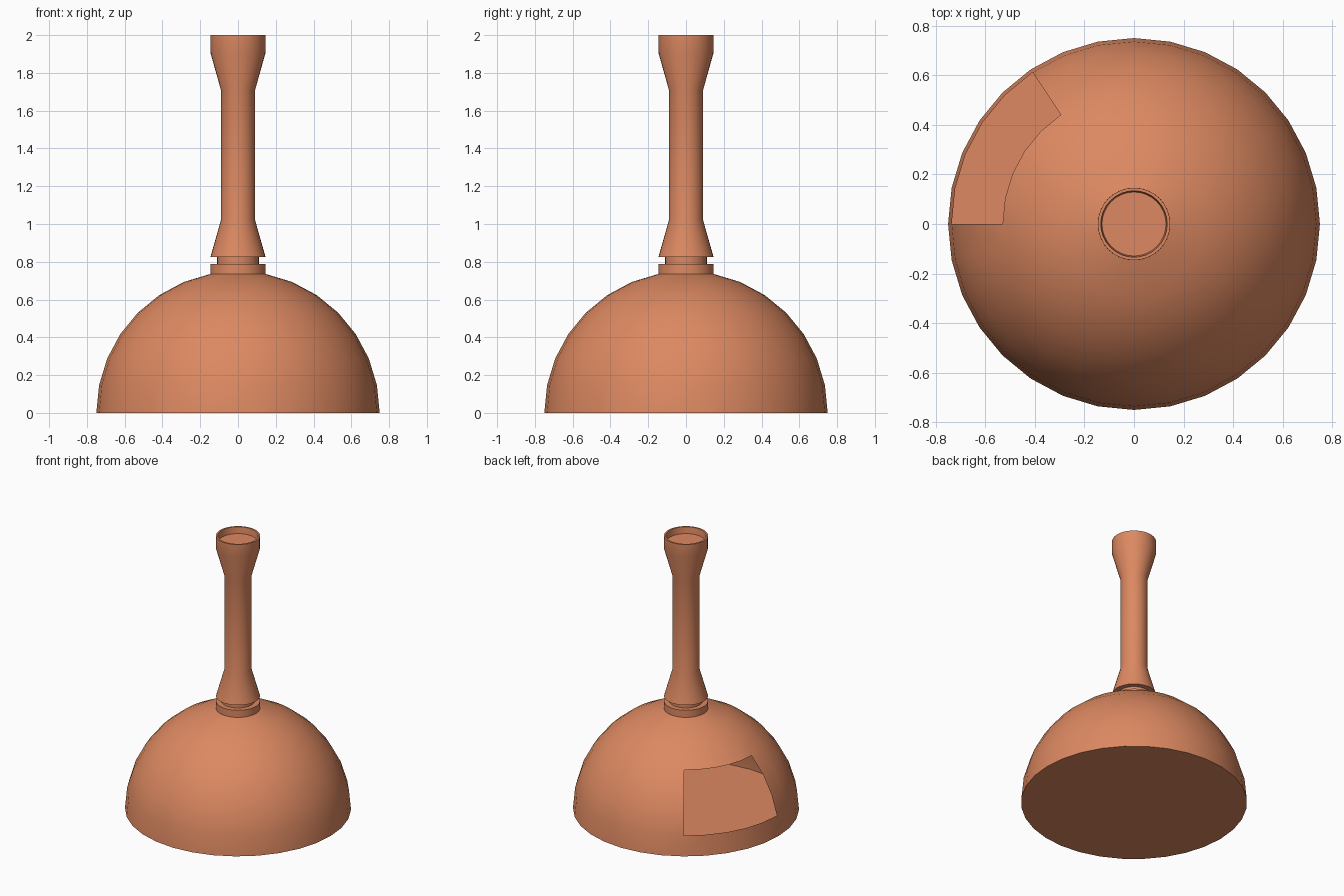
import bpy, bmesh
from math import sin, cos, pi, radians

if "Cube" in bpy.data.objects:
    bpy.data.objects.remove(bpy.data.objects["Cube"])

SEGMENTS = 32
STEP = 2 * pi / SEGMENTS

clay = bpy.data.materials.new("terracotta")
clay.diffuse_color = (0.72, 0.25, 0.12, 1)
clay.use_nodes = True
clay.node_tree.nodes["Principled BSDF"].inputs["Base Color"].default_value = clay.diffuse_color


def lathe(name, profile, cap_start=False, cap_end=False, skip=lambda ring, seg: False):
    """Spin an (r, z) profile about z, leaving out the faces chosen by skip."""
    bm = bmesh.new()
    rings = [[bm.verts.new((r * cos(s * STEP), r * sin(s * STEP), z))
              for s in range(SEGMENTS)] for r, z in profile]
    for i in range(len(rings) - 1):
        low, high = rings[i], rings[i + 1]
        for s in range(SEGMENTS):
            if not skip(i, s):
                n = (s + 1) % SEGMENTS
                bm.faces.new((low[s], low[n], high[n], high[s]))
    if cap_start:
        bm.faces.new(rings[0][::-1])
    if cap_end:
        bm.faces.new(rings[-1])
    mesh = bpy.data.meshes.new(name)
    bm.to_mesh(mesh)
    bm.free()
    mesh.materials.append(clay)
    obj = bpy.data.objects.new(name, mesh)
    bpy.context.collection.objects.link(obj)
    bpy.ops.object.select_all(action='DESELECT')
    obj.select_set(True)
    bpy.context.view_layer.objects.active = obj
    bpy.ops.object.shade_smooth_by_angle(angle=radians(30))
    return obj


# Hollow dome with flat floor, top collar and a window at the back left
dome = [(0.75 * cos(i * STEP), 0.75 * sin(i * STEP)) for i in range(8)]
collar = [(0.146, 0.788), (0.11, 0.788)]
lathe("bowl", dome + collar, cap_start=True,
      skip=lambda ring, seg: 1 <= ring <= 3 and 11 <= seg <= 15)

# Stem: narrow neck, flared foot, straight shaft, flared mouth with shallow recess
lathe("stem", [(0.11, 0.788), (0.11, 0.825), (0.146, 0.825), (0.09, 1.022),
               (0.09, 1.708), (0.146, 1.907), (0.146, 2.0), (0.134, 2.0),
               (0.129, 1.953)], cap_end=True)
